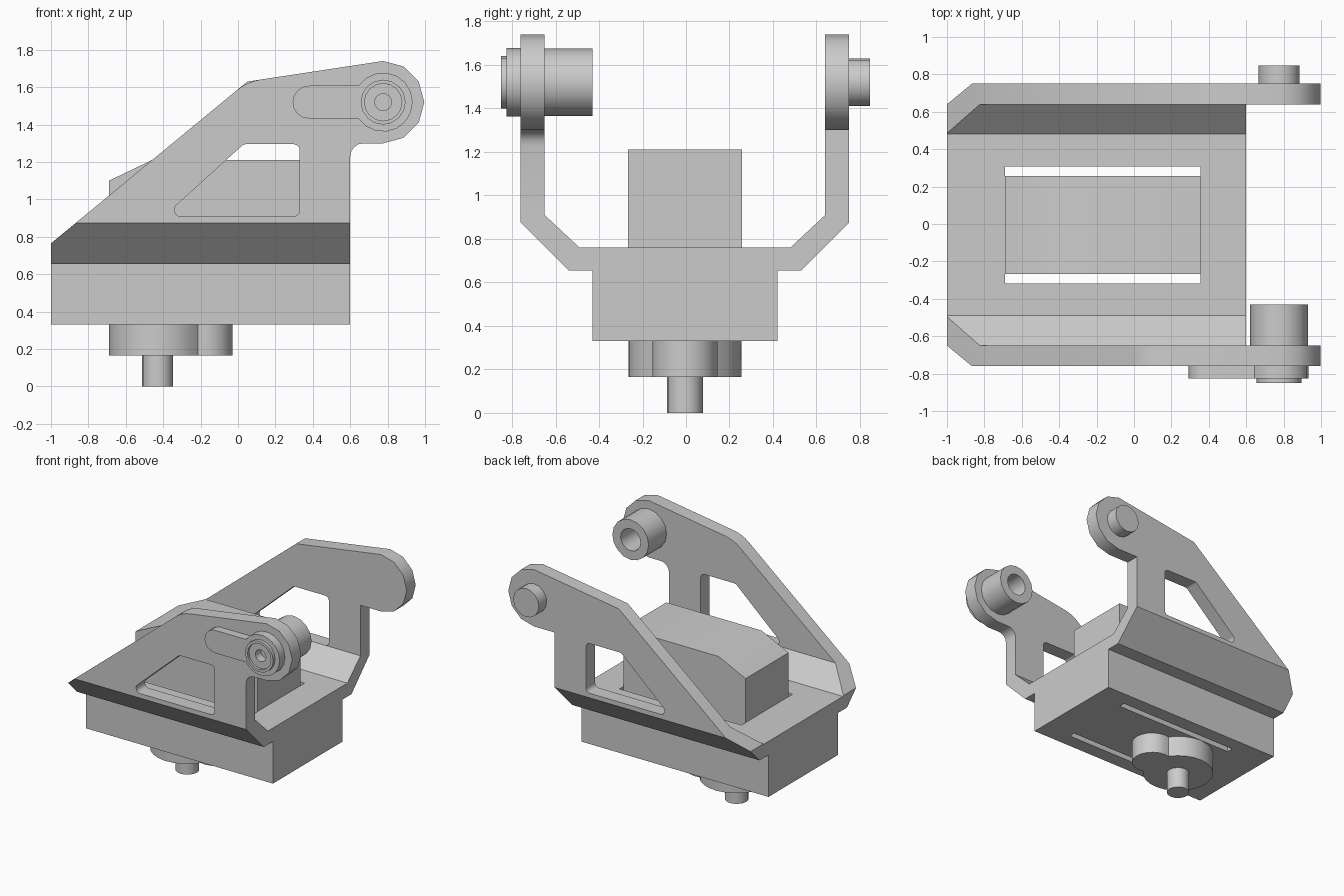
import bpy, bmesh, math
from mathutils import Vector, Matrix

cube = bpy.data.objects.get("Cube")
if cube:
    bpy.data.objects.remove(cube, do_unlink=True)

grey = bpy.data.materials.new("plain grey")
grey.use_nodes = True
COLOUR = (0.6, 0.6, 0.6, 1)
grey.diffuse_color = COLOUR
grey.node_tree.nodes["Principled BSDF"].inputs["Base Color"].default_value = COLOUR

PIVOT = (0.776, 1.52)
HEAD_R = 0.22
MID = -0.005


def finish(bm, name):
    bmesh.ops.recalc_face_normals(bm, faces=bm.faces)
    mesh = bpy.data.meshes.new(name)
    bm.to_mesh(mesh)
    bm.free()
    mesh.materials.append(grey)
    obj = bpy.data.objects.new(name, mesh)
    bpy.context.collection.objects.link(obj)
    return obj


def prism(name, pts, axis, a, b):
    """Extrude a closed 2D profile from a to b along the given axis."""
    place = {"x": lambda p: (a, p[0], p[1]),
             "y": lambda p: (p[0], a, p[1]),
             "z": lambda p: (p[0], p[1], a)}[axis]
    bm = bmesh.new()
    face = bm.faces.new([bm.verts.new(place(p)) for p in pts])
    step = Vector([b - a if axis == k else 0 for k in "xyz"])
    ext = bmesh.ops.extrude_face_region(bm, geom=[face])
    moved = [v for v in ext["geom"] if isinstance(v, bmesh.types.BMVert)]
    bmesh.ops.translate(bm, verts=moved, vec=step)
    return finish(bm, name)


def lathe(name, profile, centre, n=16):
    """Spin (radius, y) points about a y-parallel axis at centre (x, z)."""
    bm = bmesh.new()
    vs = [bm.verts.new((r, y, 0)) for r, y in profile]
    edges = [bm.edges.new(pair) for pair in zip(vs, vs[1:])]
    bmesh.ops.spin(bm, geom=vs + edges, axis=(0, 1, 0), cent=(0, 0, 0),
                   angle=math.tau, steps=n)
    bmesh.ops.remove_doubles(bm, verts=bm.verts, dist=0.0005)
    bmesh.ops.translate(bm, verts=bm.verts, vec=(centre[0], 0, centre[1]))
    return finish(bm, name)


def arc(centre, r, start, end, n):
    out = []
    for i in range(n + 1):
        t = math.radians(start + (end - start) * i / n)
        out.append((centre[0] + r * math.cos(t), centre[1] + r * math.sin(t)))
    return out


def fillet(prev, corner, nxt, r, n=4):
    """Round one corner of a profile."""
    p, c, q = Vector(prev), Vector(corner), Vector(nxt)
    u, v = (p - c).normalized(), (q - c).normalized()
    half = u.angle(v) / 2
    s, e = c + u * r / math.tan(half), c + v * r / math.tan(half)
    mid = c + (u + v).normalized() * r / math.sin(half)
    a, b = s - mid, e - mid
    total = a.angle_signed(b)
    return [tuple(mid + Matrix.Rotation(-total * i / n, 2) @ a)
            for i in range(n + 1)]


def rounded(pts, r):
    return [q for i, p in enumerate(pts)
            for q in fillet(pts[i - 1], p, pts[(i + 1) % len(pts)], r)]


def boolean(obj, tool, op):
    mod = obj.modifiers.new(op.lower(), "BOOLEAN")
    mod.operation, mod.object, mod.solver = op, tool, "EXACT"
    bpy.context.view_layer.objects.active = obj
    bpy.ops.object.modifier_apply(modifier=mod.name)
    bpy.data.objects.remove(tool, do_unlink=True)


# Half of the U-shaped cross-section: block, flared flange and upright
half_section = [(0, 0.33), (0.425, 0.33), (0.425, 0.655), (0.535, 0.655),
                (0.755, 0.875), (0.755, 2), (0.645, 2), (0.645, 0.91),
                (0.485, 0.76), (0, 0.76)]
window = rounded([(-0.34, 0.91), (0.33, 0.91), (0.33, 1.295), (0.03, 1.295),
                  (-0.34, 0.96)], 0.032)


def half_bracket(side, smooth_corners):
    section = [(MID + side * y, z) for y, z in half_section]
    half = prism("bracket", section, "x", -1.5, 1.5)
    low, shoulder = (-1, 0.765), (0.05, 1.63)
    elbow, foot = (0.6, 1.3), (0.6, 0.3)
    head = arc(PIVOT, HEAD_R, 90, -90, 6)
    top_bend, inner_bend = [shoulder], [elbow]
    if smooth_corners:
        top_bend = fillet(low, shoulder, head[0], 0.25)
        inner_bend = fillet(head[-1], elbow, foot, 0.07)
    outline = [(-1, 0.3), low] + top_bend + head + inner_bend + [foot]
    boolean(half, prism("outline", outline, "y", -1, 1), "INTERSECT")
    boolean(half, prism("window", window, "y", side * 0.6, side * 0.9), "DIFFERENCE")
    return half


# Bracket from a rounded front half and a sharp back half
bracket = half_bracket(-1, True)
boolean(bracket, half_bracket(1, False), "UNION")

# Slots beside the motor, through the base
for side in (-1, 1):
    ya, yb = MID + side * 0.2625, MID + side * 0.3125
    slot = [(-0.69, ya), (0.355, ya), (0.355, yb), (-0.69, yb)]
    boolean(bracket, prism("slot", slot, "z", 0.2, 0.9), "DIFFERENCE")

# Motor body with sloped end
motor_side = [(-0.69, 0.5), (-0.69, 1.1), (-0.46, 1.21), (0.355, 1.21), (0.355, 0.5)]
motor = prism("motor_body", motor_side, "y", MID - 0.2625, MID + 0.2625)

# Gear housing with side lobe, and output shaft
housing_outline = (arc((-0.43, MID), 0.26, 34.2, 325.8, 20)
                   + arc((-0.18, MID), 0.15, -103, 103, 12)[1:-1])
housing = prism("gear_housing", housing_outline, "z", 0.165, 0.335)
shaft = prism("output_shaft", arc((-0.43, MID), 0.083, 0, 337.5, 15), "z", 0, 0.17)

# Pivot parts: back pin, front collar, keyhole plate and ringed bolt
pin = lathe("pivot_pin", [(0, 0.72), (0.11, 0.72), (0.11, 0.847), (0, 0.847)], PIVOT)
collar = lathe("pivot_collar", [(0, -0.7), (0.155, -0.7), (0.155, -0.43),
                                (0.085, -0.43), (0.085, -0.63), (0, -0.63)], PIVOT)
keyhole = (arc(PIVOT, 0.158, 146, -146, 14)
           + arc((0.38, PIVOT[1]), 0.088, -90, -270, 8))
plate = prism("keyhole_plate", keyhole, "y", -0.825, -0.755)
hole = prism("plate_hole", arc(PIVOT, 0.105, 0, 337.5, 15), "y", -0.9, -0.7)
boolean(plate, hole, "DIFFERENCE")
bolt = lathe("pivot_bolt", [(0, -0.75), (0.12, -0.75), (0.12, -0.85), (0.1, -0.85),
                            (0.1, -0.832), (0.045, -0.832), (0.045, -0.765),
                            (0, -0.765)], PIVOT)

# Smooth round walls while keeping edges crisp
bpy.ops.object.select_all(action="DESELECT")
for obj in (bracket, motor, housing, shaft, pin, collar, plate, bolt):
    obj.select_set(True)
bpy.context.view_layer.objects.active = bracket
bpy.ops.object.shade_smooth_by_angle(angle=math.radians(32))
